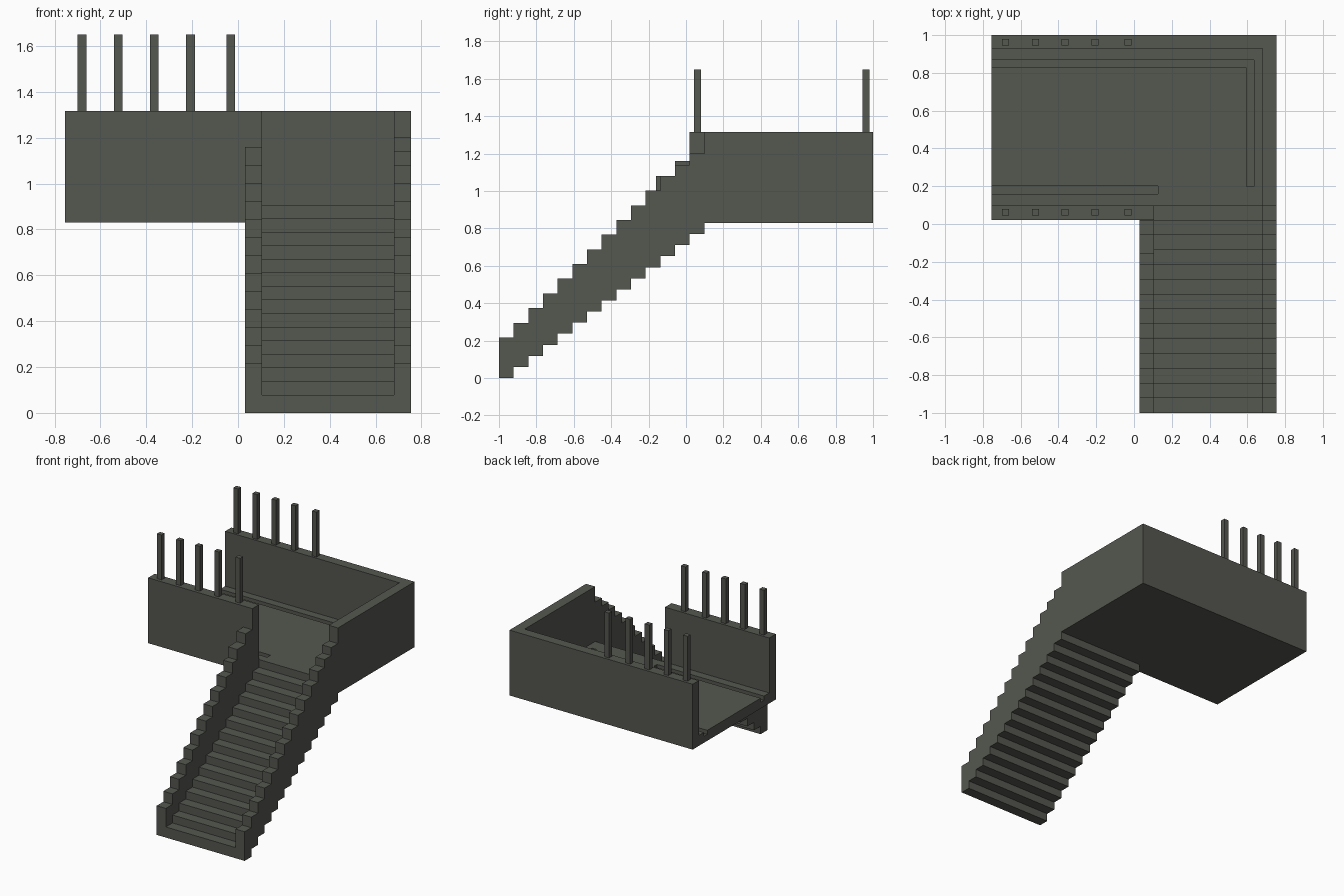
import bpy, bmesh
from mathutils import Vector

if "Cube" in bpy.data.objects:
    bpy.data.objects.remove(bpy.data.objects["Cube"])

mat = bpy.data.materials.new("dark olive stone")
mat.diffuse_color = (0.09, 0.095, 0.08, 1)
mat.use_nodes = True
mat.node_tree.nodes["Principled BSDF"].inputs["Base Color"].default_value = mat.diffuse_color


def prism(name, pts, axis, lo, hi):
    """Extrude a closed profile: axis 'X' takes (y, z) points, axis 'Z' takes (x, y)."""
    bm = bmesh.new()
    place = (lambda p: (lo, p[0], p[1])) if axis == 'X' else (lambda p: (p[0], p[1], lo))
    face = bm.faces.new([bm.verts.new(place(p)) for p in pts])
    ext = bmesh.ops.extrude_face_region(bm, geom=[face])
    move = Vector((hi - lo, 0, 0)) if axis == 'X' else Vector((0, 0, hi - lo))
    bmesh.ops.translate(bm, vec=move,
                        verts=[v for v in ext['geom'] if isinstance(v, bmesh.types.BMVert)])
    bmesh.ops.recalc_face_normals(bm, faces=bm.faces)
    mesh = bpy.data.meshes.new(name)
    bm.to_mesh(mesh)
    bm.free()
    mesh.materials.append(mat)
    ob = bpy.data.objects.new(name, mesh)
    bpy.context.collection.objects.link(ob)
    return ob


def box(name, x0, x1, y0, y1, z0, z1):
    return prism(name, [(x0, y0), (x1, y0), (x1, y1), (x0, y1)], 'Z', z0, z1)


# Stair layout
N, RISE, RUN, Y0 = 14, 0.0592, 1.098 / 14, -1.0
EDGES = [Y0 + RUN * i for i in range(N + 1)]
BOTTOMS = [RISE * i for i in range(N)]
XL, XR, T = 0.03, 0.755, 0.075


def stepped(name, x0, x1, tops, top_edges=EDGES):
    """Stair-shaped band between stepped tops and stepped bottoms."""
    pts = []
    for i in range(N):
        pts += [(top_edges[i], tops[i]), (top_edges[i + 1], tops[i])]
    for i in reversed(range(N)):
        pts += [(EDGES[i + 1], BOTTOMS[i]), (EDGES[i], BOTTOMS[i])]
    return prism(name, pts, 'X', x0, x1)


# Treads and the two stepped side walls
stepped("stair_treads", XL + T, XR - T, [b + 0.079 for b in BOTTOMS])
climb = [0.217 + 0.0785 * i for i in range(N)]
left_edges = list(EDGES)
left_edges[11] = -0.16
stepped("left_stair_wall", XL, XL + T, climb[:13] + [0.83], left_edges)
stepped("right_stair_wall", XR - T, XR, climb[:12] + [1.14, 1.20])

# Landing walls
ZB, ZT, XW = 0.829, 1.316, -0.755
prism("back_and_right_wall",
      [(XW, 1), (XW, 0.928), (XR - T, 0.928), (XR - T, 0.098), (XR, 0.098), (XR, 1)],
      'Z', ZB, ZT)
box("front_wall", XW, XL + T, 0.02, 0.098, ZB, ZT)

# Landing floor with drain grooves cut along the walls
floor = box("landing_floor", XW, XR - T, 0.098, 0.928, ZB, 0.907)
cutters = [
    prism("back_groove_cutter",
          [(-0.85, 0.868), (-0.85, 0.828), (0.595, 0.828), (0.595, 0.198),
           (0.635, 0.198), (0.635, 0.868)], 'Z', 0.877, 1.0),
    box("front_groove_cutter", -0.85, 0.128, 0.16, 0.2, 0.877, 1.0),
]
for c in cutters:
    mod = floor.modifiers.new(c.name, 'BOOLEAN')
    mod.operation, mod.solver, mod.object = 'DIFFERENCE', 'EXACT', c
    c.hide_render = True
    c.display_type = 'WIRE'

# Posts on the front and back walls
for side, y in (("front", 0.062), ("back", 0.962)):
    for x in (-0.68, -0.522, -0.365, -0.207, -0.032):
        box(side + "_post", x - 0.019, x + 0.019, y - 0.018, y + 0.018, ZT, 1.65)
